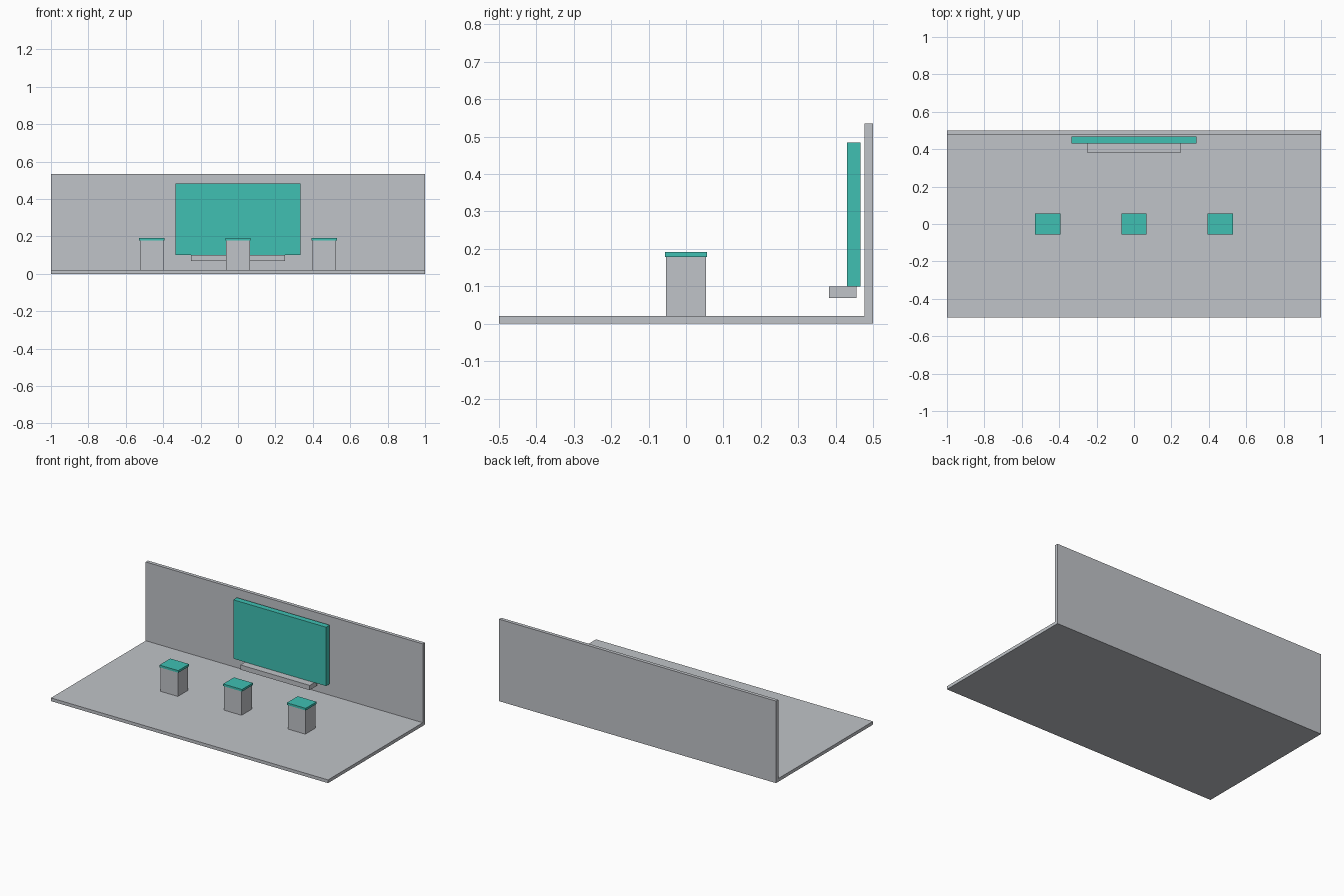
import bpy

cube = bpy.data.objects.get("Cube")
if cube:
    bpy.data.objects.remove(cube, do_unlink=True)


def material(name, rgb):
    mat = bpy.data.materials.new(name)
    mat.use_nodes = True
    colour = (*rgb, 1)
    mat.diffuse_color = colour
    mat.node_tree.nodes["Principled BSDF"].inputs["Base Color"].default_value = colour
    return mat


grey = material("light_grey", (0.53, 0.55, 0.58))
teal = material("teal", (0.05, 0.53, 0.45))


def box(name, mat, x, y, z):
    """Add a box spanning the given (low, high) range on each axis."""
    spans = (x, y, z)
    bpy.ops.mesh.primitive_cube_add(size=1, location=[(a + b) / 2 for a, b in spans])
    obj = bpy.context.object
    obj.name = name
    obj.scale = [b - a for a, b in spans]
    bpy.ops.object.transform_apply(location=False, rotation=False, scale=True)
    obj.data.materials.append(mat)
    return obj


# Floor and back wall
WALL_FRONT = 0.477
FLOOR_TOP = 0.021
box("floor", grey, (-1, 1), (-0.5, WALL_FRONT), (0, FLOOR_TOP))
box("back_wall", grey, (-1, 1), (WALL_FRONT, 0.5), (0, 0.535))

# Display panel and the shelf beneath it
box("display_panel", teal, (-0.335, 0.335), (0.43, 0.467), (0.1, 0.484))
box("shelf", grey, (-0.25, 0.25), (0.382, 0.456), (0.069, 0.1))

# Row of plinths with overhanging tops
PLINTH_TOP = 0.178
for side, cx in (("right", -0.46), ("centre", 0), ("left", 0.46)):
    box(f"plinth_{side}", grey, (cx - 0.063, cx + 0.063), (-0.053, 0.053), (FLOOR_TOP, PLINTH_TOP))
    box(f"plinth_top_{side}", teal, (cx - 0.068, cx + 0.068), (-0.056, 0.056), (PLINTH_TOP, 0.192))
